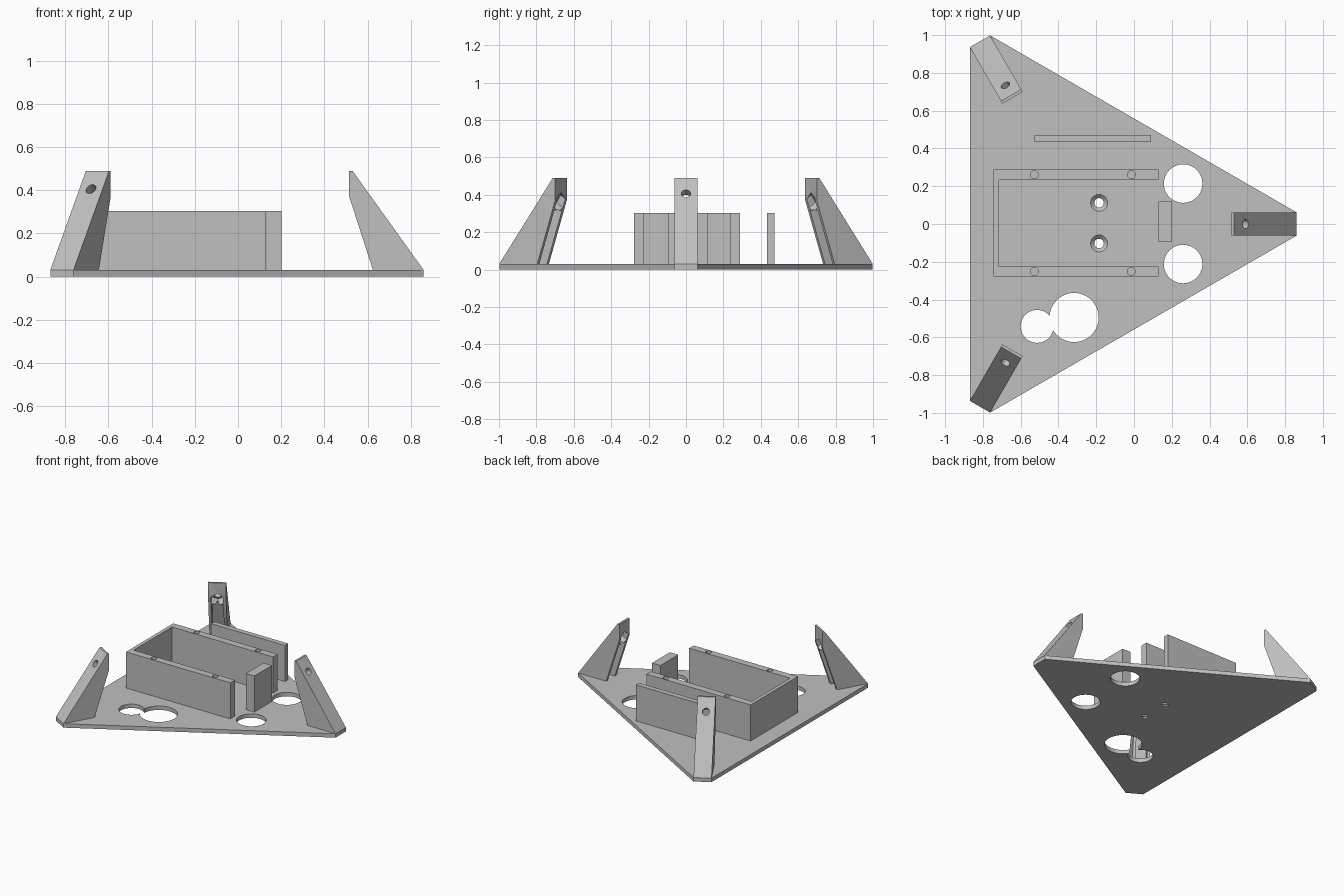
import bpy, bmesh, math
from mathutils import Matrix, Vector

if "Cube" in bpy.data.objects:
    bpy.data.objects.remove(bpy.data.objects["Cube"], do_unlink=True)

grey = bpy.data.materials.new("plain grey")
grey.use_nodes = True
grey.diffuse_color = (0.53, 0.53, 0.53, 1)
grey.node_tree.nodes["Principled BSDF"].inputs["Base Color"].default_value = (0.53, 0.53, 0.53, 1)

BASE = 0.03      # plate thickness
TOP = 0.303      # top of the upright walls
CENTRE = Vector((-0.257, 0, 0))
RADIUS = 1.117   # centre to each clipped corner
HALF = 0.062     # half width of a clipped corner and of a leg


def make(name, bm):
    bmesh.ops.recalc_face_normals(bm, faces=bm.faces)
    mesh = bpy.data.meshes.new(name)
    bm.to_mesh(mesh)
    bm.free()
    mesh.materials.append(grey)
    obj = bpy.data.objects.new(name, mesh)
    bpy.context.collection.objects.link(obj)
    return obj


def prism(name, points, direction):
    """Extrude a closed outline along a direction."""
    bm = bmesh.new()
    face = bm.faces.new([bm.verts.new(p) for p in points])
    grown = bmesh.ops.extrude_face_region(bm, geom=[face])["geom"]
    verts = [g for g in grown if isinstance(g, bmesh.types.BMVert)]
    bmesh.ops.translate(bm, verts=verts, vec=direction)
    return make(name, bm)


def slab(name, outline, low, high):
    return prism(name, [(x, y, low) for x, y in outline], (0, 0, high - low))


def side_profile(name, outline, half):
    return prism(name, [(r, -half, z) for r, z in outline], (0, 2 * half, 0))


def rod(name, start, end, r1, r2=None, sides=48):
    start, end = Vector(start), Vector(end)
    axis = end - start
    turn = axis.to_track_quat('Z', 'Y').to_matrix().to_4x4()
    bm = bmesh.new()
    bmesh.ops.create_cone(bm, cap_ends=True, segments=sides, radius1=r1,
                          radius2=r1 if r2 is None else r2, depth=axis.length,
                          matrix=Matrix.Translation((start + end) / 2) @ turn)
    return make(name, bm)


def cut(obj, cutters):
    """Subtract each cutter in turn, then discard it."""
    for cutter in cutters:
        cutter.hide_render = True
        mod = obj.modifiers.new("cut", 'BOOLEAN')
        mod.operation, mod.solver, mod.object = 'DIFFERENCE', 'EXACT', cutter
        bpy.context.view_layer.update()
        graph = bpy.context.evaluated_depsgraph_get()
        result = bpy.data.meshes.new_from_object(obj.evaluated_get(graph))
        obj.modifiers.clear()
        obj.data = result
        bpy.data.objects.remove(cutter, do_unlink=True)


parts = []

# Triangular base plate with clipped corners
corners = []
for k in range(3):
    spin = Matrix.Rotation(math.radians(120 * k), 3, 'Z')
    for side in (-HALF, HALF):
        corners.append((CENTRE + spin @ Vector((RADIUS, side, 0))).to_2d())
plate = slab("base_plate", corners, 0, BASE)

# Round openings and countersunk screw holes in the plate
openings = [(0.26, 0.214, 0.102), (0.26, -0.212, 0.102),
            (-0.317, -0.495, 0.13), (-0.513, -0.542, 0.087)]
cut(plate, [rod("opening", (x, y, -0.1), (x, y, 0.1), r) for x, y, r in openings])
for y in (0.112, -0.103):
    cut(plate, [rod("screw_hole", (-0.185, y, -0.1), (-0.185, y, 0.1), 0.025, sides=24),
                rod("countersink", (-0.185, y, 0.01), (-0.185, y, 0.035), 0.025, 0.05, 24)])
parts.append(plate)

# Three-sided tray with screw holes in the tops of its long walls
tray = slab("tray_walls", [(0.13, 0.288), (-0.743, 0.288), (-0.743, -0.278), (0.13, -0.278),
                           (0.13, -0.224), (-0.716, -0.224), (-0.716, 0.234), (0.13, 0.234)],
            BASE, TOP)
cut(tray, [rod("wall_hole", (x, y, 0.2), (x, y, 0.4), 0.021, sides=24)
           for x in (-0.528, -0.014) for y in (0.261, -0.251)])
parts.append(tray)


# Separate upright wall and end stop
def box(name, x0, x1, y0, y1):
    return slab(name, [(x0, y0), (x1, y0), (x1, y1), (x0, y1)], BASE, TOP)


parts.append(box("side_wall", -0.528, 0.09, 0.433, 0.472))
parts.append(box("end_stop", 0.131, 0.202, -0.094, 0.118))

# Corner legs: sloped wedge with a bolt hole, a nut pocket and an inner channel
for k, label in enumerate(("left", "back_right", "front_right")):
    leg = side_profile("leg_" + label, [(RADIUS, BASE), (0.787, 0.49), (0.772, 0.49),
                                        (0.772, 0.37), (0.882, BASE)], HALF)
    bolt = Vector((0.847, 0, 0.405))
    normal = Vector((0.46, 0, 0.33)).normalized()
    cut(leg, [
        side_profile("channel", [(0.75, 0.3), (0.838, 0.335), (0.94, 0), (0.75, 0)], 0.041),
        rod("nut_pocket", bolt - 0.045 * normal, bolt - 0.2 * normal, 0.0485, sides=6),
        rod("bolt_hole", bolt + 0.05 * normal, bolt - 0.08 * normal, 0.025, sides=24)])
    leg.data.transform(Matrix.Translation(CENTRE) @ Matrix.Rotation(math.radians(120 * k), 4, 'Z'))
    parts.append(leg)

# Smooth the round holes while keeping hard edges
bpy.ops.object.select_all(action='DESELECT')
for part in parts:
    part.select_set(True)
bpy.context.view_layer.objects.active = plate
bpy.ops.object.shade_smooth_by_angle(angle=math.radians(30))
